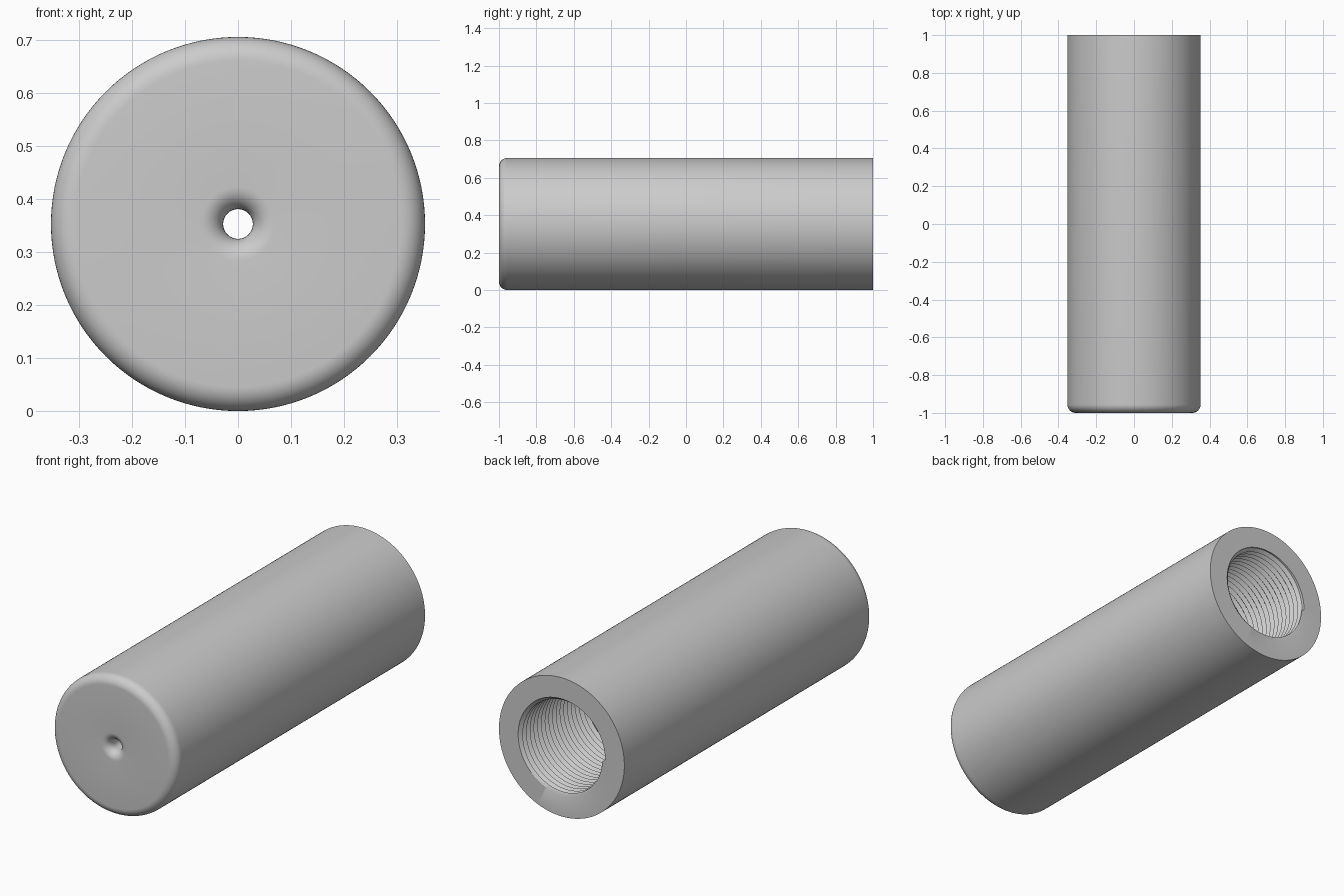
import bpy, bmesh, math

cube = bpy.data.objects.get("Cube")
if cube:
    bpy.data.objects.remove(cube)

SEG = 128            # sides around the tube
R = 0.353            # outer radius
BORE = 0.245         # bore radius, also the thread root
CREST = 0.229        # thread crest radius
PITCH = 0.03
THREAD = 0.55        # threaded depth from the back face

steel = bpy.data.materials.new("grey_steel")
steel.use_nodes = True
grey = (0.6, 0.6, 0.6, 1)
steel.diffuse_color = grey
steel.node_tree.nodes["Principled BSDF"].inputs["Base Color"].default_value = grey


def point(bm, k, r, y):
    a = 2 * math.pi * k / SEG
    return bm.verts.new((r * math.cos(a), y, R + r * math.sin(a)))


def skin(bm, rows):
    for a, b in zip(rows, rows[1:]):
        for k in range(len(a) - 1):
            bm.faces.new((a[k], a[k + 1], b[k + 1], b[k]))


def arc(r, y, size, start, end, steps=10):
    angles = [math.radians(start + (end - start) * i / steps) for i in range(steps + 1)]
    return [(r + size * math.cos(t), y + size * math.sin(t)) for t in angles]


bm = bmesh.new()

# Shell: back face, outer wall, rounded nose, small front hole, plain bore
profile = [(BORE, 1), (R, 1)]
profile += arc(R - 0.045, -0.955, 0.045, 0, -90)
profile += arc(0.07, -0.958, 0.042, -90, -180)
profile += [(0.028, -0.85), (BORE, -0.85), (BORE, 1 - THREAD)]
skin(bm, [[point(bm, k, r, y) for k in range(SEG + 1)] for r, y in profile])

# Helical thread: root and crest rows alternate and climb one pitch per turn
thread_rows = []
for i in range(int(2 * THREAD / PITCH) + 4):
    row = []
    for k in range(SEG + 1):
        depth = PITCH * (i / 2 - 1 + k / SEG)
        inside = 0 < depth < THREAD
        r = CREST if i % 2 and inside else BORE
        row.append(point(bm, k, r, 1 - min(max(depth, 0), THREAD)))
    thread_rows.append(row)
skin(bm, thread_rows)

bmesh.ops.remove_doubles(bm, verts=bm.verts, dist=0.0002)
bmesh.ops.dissolve_degenerate(bm, edges=bm.edges, dist=0.0001)
bmesh.ops.recalc_face_normals(bm, faces=bm.faces)

mesh = bpy.data.meshes.new("threaded_tube")
bm.to_mesh(mesh)
bm.free()
mesh.materials.append(steel)
tube = bpy.data.objects.new("threaded_tube", mesh)
bpy.context.collection.objects.link(tube)
bpy.context.view_layer.objects.active = tube
tube.select_set(True)
bpy.ops.object.shade_smooth_by_angle(angle=math.radians(30))
